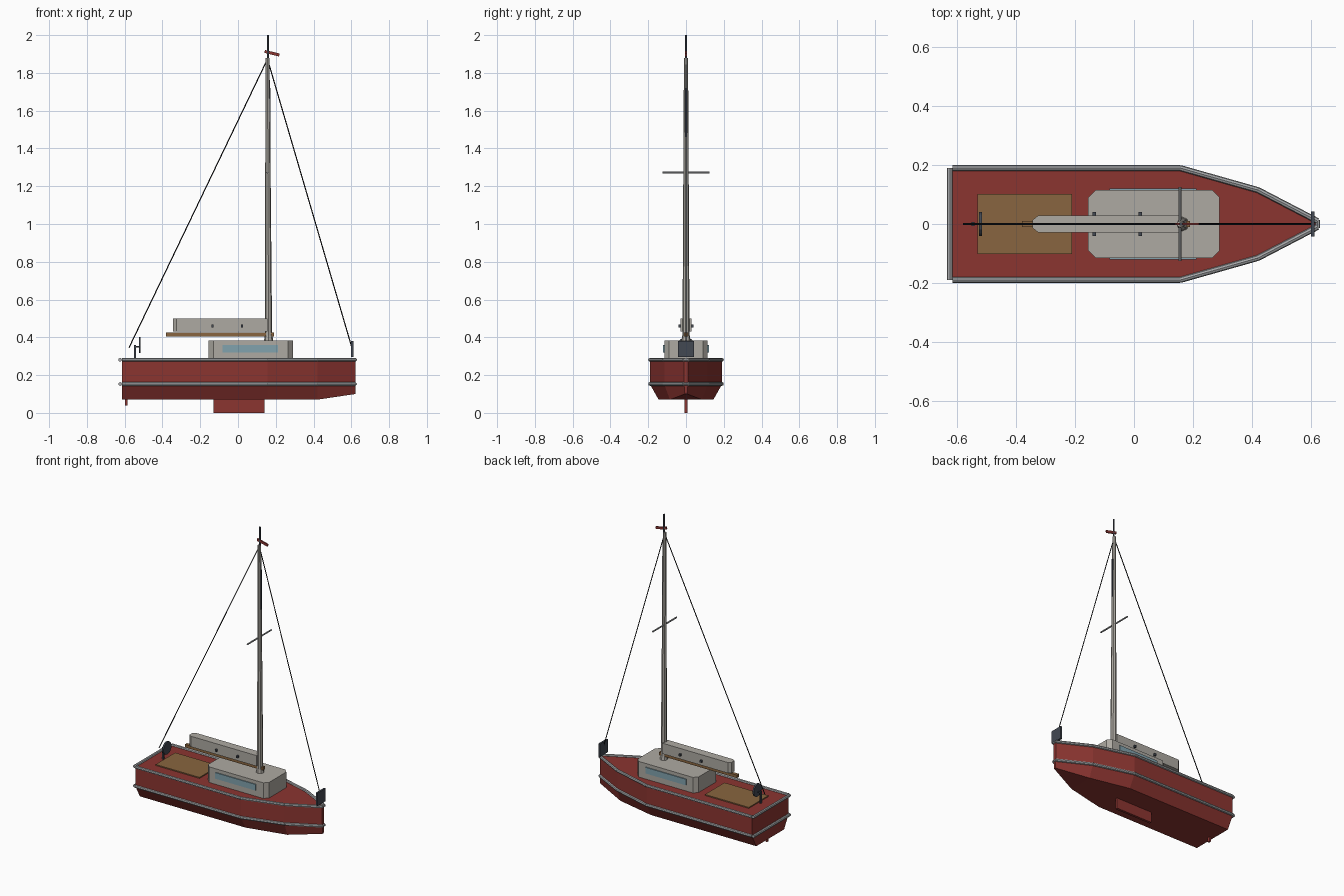
import bpy, bmesh
from math import radians
from mathutils import Vector

if "Cube" in bpy.data.objects:
    bpy.data.objects.remove(bpy.data.objects["Cube"])


def mat(name, r, g, b):
    m = bpy.data.materials.new(name)
    m.diffuse_color = (r, g, b, 1)
    m.use_nodes = True
    m.node_tree.nodes["Principled BSDF"].inputs["Base Color"].default_value = m.diffuse_color
    return m


RED = mat("hull_red", 0.26, 0.035, 0.03)
WOOD = mat("wood", 0.25, 0.13, 0.05)
CREAM = mat("cream", 0.42, 0.40, 0.36)
GREY = mat("rail_grey", 0.38, 0.39, 0.40)
DARK = mat("dark_metal", 0.055, 0.065, 0.085)
GLASS = mat("glass", 0.22, 0.36, 0.42)
BLACK = mat("rope", 0.01, 0.01, 0.012)


def add(name, bm, m):
    bmesh.ops.recalc_face_normals(bm, faces=bm.faces)
    me = bpy.data.meshes.new(name)
    bm.to_mesh(me)
    bm.free()
    me.materials.append(m)
    o = bpy.data.objects.new(name, me)
    bpy.context.collection.objects.link(o)
    return o


def box(name, x, y, z, m, rot=0):
    bm = bmesh.new()
    bmesh.ops.create_cube(bm, size=1)
    bmesh.ops.scale(bm, verts=bm.verts, vec=(x[1] - x[0], y[1] - y[0], z[1] - z[0]))
    o = add(name, bm, m)
    o.location = (sum(x) / 2, sum(y) / 2, sum(z) / 2)
    o.rotation_euler.y = radians(rot)
    return o


def prism(name, outline, z0, z1, m):
    bm = bmesh.new()
    f = bm.faces.new([bm.verts.new((x, y, z0)) for x, y in outline])
    ext = bmesh.ops.extrude_face_region(bm, geom=[f])["geom"]
    bmesh.ops.translate(bm, vec=(0, 0, z1 - z0),
                        verts=[v for v in ext if isinstance(v, bmesh.types.BMVert)])
    return add(name, bm, m)


def rod(name, a, b, r, m, r2=None, sides=8):
    a, b = Vector(a), Vector(b)
    bm = bmesh.new()
    bmesh.ops.create_cone(bm, cap_ends=True, segments=sides, radius1=r,
                          radius2=r if r2 is None else r2, depth=(b - a).length)
    o = add(name, bm, m)
    o.location = (a + b) / 2
    o.rotation_mode = 'QUATERNION'
    o.rotation_quaternion = (b - a).to_track_quat('Z', 'Y')
    return o


# hull: cross-sections lofted stern to bow (x, half width, bottom half width, bottom z)
stations = [(-0.615, 0.19, 0.145, 0.07), (0.155, 0.19, 0.145, 0.07),
            (0.42, 0.115, 0.085, 0.07), (0.622, 0.01, 0.006, 0.10)]
bm = bmesh.new()
rings = []
for x, w, b, z in stations:
    pts = [(-w, 0.28), (-w, 0.15), (-b, z), (b, z), (w, 0.15), (w, 0.28)]
    rings.append([bm.verts.new((x, y, h)) for y, h in pts])
for r, s in zip(rings, rings[1:]):
    for i in range(6):
        j = (i + 1) % 6
        bm.faces.new((r[i], r[j], s[j], s[i]))
bm.faces.new(rings[0])
bm.faces.new(rings[-1])
add("hull", bm, RED)

# rub rails around deck edge and waterline
for label, z in (("deck", 0.281), ("lower", 0.153)):
    path = [(x, w) for x, w, _, _ in stations]
    for s in (-1, 1):
        for i, (p, q) in enumerate(zip(path, path[1:])):
            rod(f"{label}_rail_{i}", (p[0], s * p[1], z), (q[0], s * q[1], z), 0.01, GREY)
    rod(f"{label}_stern_rail", (-0.624, -0.19, z), (-0.624, 0.19, z), 0.01, GREY)
    rod(f"{label}_bow_rail", (0.622, -0.014, z), (0.622, 0.014, z), 0.008, GREY)

# keel and rudder
box("keel", (-0.13, 0.14), (-0.008, 0.008), (0, 0.08), RED)
box("rudder", (-0.597, -0.585), (-0.008, 0.008), (0.04, 0.08), RED)

# cabin with clipped corners, side windows
c = 0.025
x0, x1, w = -0.155, 0.29, 0.115
prism("cabin", [(x0 + c, -w), (x1 - c, -w), (x1, -w + c), (x1, w - c),
                (x1 - c, w), (x0 + c, w), (x0, w - c), (x0, -w + c)], 0.27, 0.383, CREAM)
for s in (-1, 1):
    box("side_window", (-0.083, 0.212), (s * 0.117 - 0.004, s * 0.117 + 0.004), (0.32, 0.36), GLASS)

# cockpit sole
box("cockpit_floor", (-0.53, -0.21), (-0.102, 0.102), (0.275, 0.287), WOOD)

# boom and furled sail cover with fasteners
box("boom", (-0.38, 0.19), (-0.011, 0.011), (0.405, 0.425), WOOD)
prism("sail_cover", [(-0.325, -0.028), (0.155, -0.028), (0.155, 0.028), (-0.325, 0.028),
                     (-0.343, 0.014), (-0.343, -0.014)], 0.43, 0.50, CREAM)
for x in (-0.135, 0.021):
    for s in (-1, 1):
        box("cover_fastener", (x - 0.006, x + 0.006),
            (s * 0.034 - 0.007, s * 0.034 + 0.007), (0.453, 0.467), DARK)

# mast, collar, spreader, masthead and pennant
rod("mast", (0.162, 0, 0.37), (0.156, 0, 1.88), 0.019, CREAM, 0.011)
rod("mast_step", (0.162, 0, 0.38), (0.162, 0, 0.41), 0.025, CREAM, 0.02)
rod("spreader", (0.156, -0.125, 1.272), (0.156, 0.125, 1.272), 0.005, GREY)
box("mast_fitting", (0.160, 0.173), (-0.005, 0.005), (1.46, 1.72), DARK)
rod("antenna", (0.159, 0, 1.87), (0.159, 0, 2.0), 0.006, DARK)
box("pennant", (0.140, 0.220), (-0.004, 0.004), (1.896, 1.912), RED, rot=14)

# stays
rod("back_stay", (-0.577, 0, 0.345), (0.150, 0, 1.86), 0.003, BLACK, sides=6)
rod("fore_stay", (0.603, 0, 0.345), (0.160, 0, 1.86), 0.003, BLACK, sides=6)

# bow plate, steering wheel and post
box("bow_plate", (0.599, 0.611), (-0.042, 0.042), (0.295, 0.38), DARK)
rod("steering_wheel", (-0.525, 0, 0.36), (-0.515, 0, 0.36), 0.042, DARK, sides=14)
box("wheel_post", (-0.550, -0.540), (-0.006, 0.006), (0.28, 0.36), DARK)
rod("wheel_axle", (-0.546, 0, 0.35), (-0.52, 0, 0.35), 0.004, DARK)
